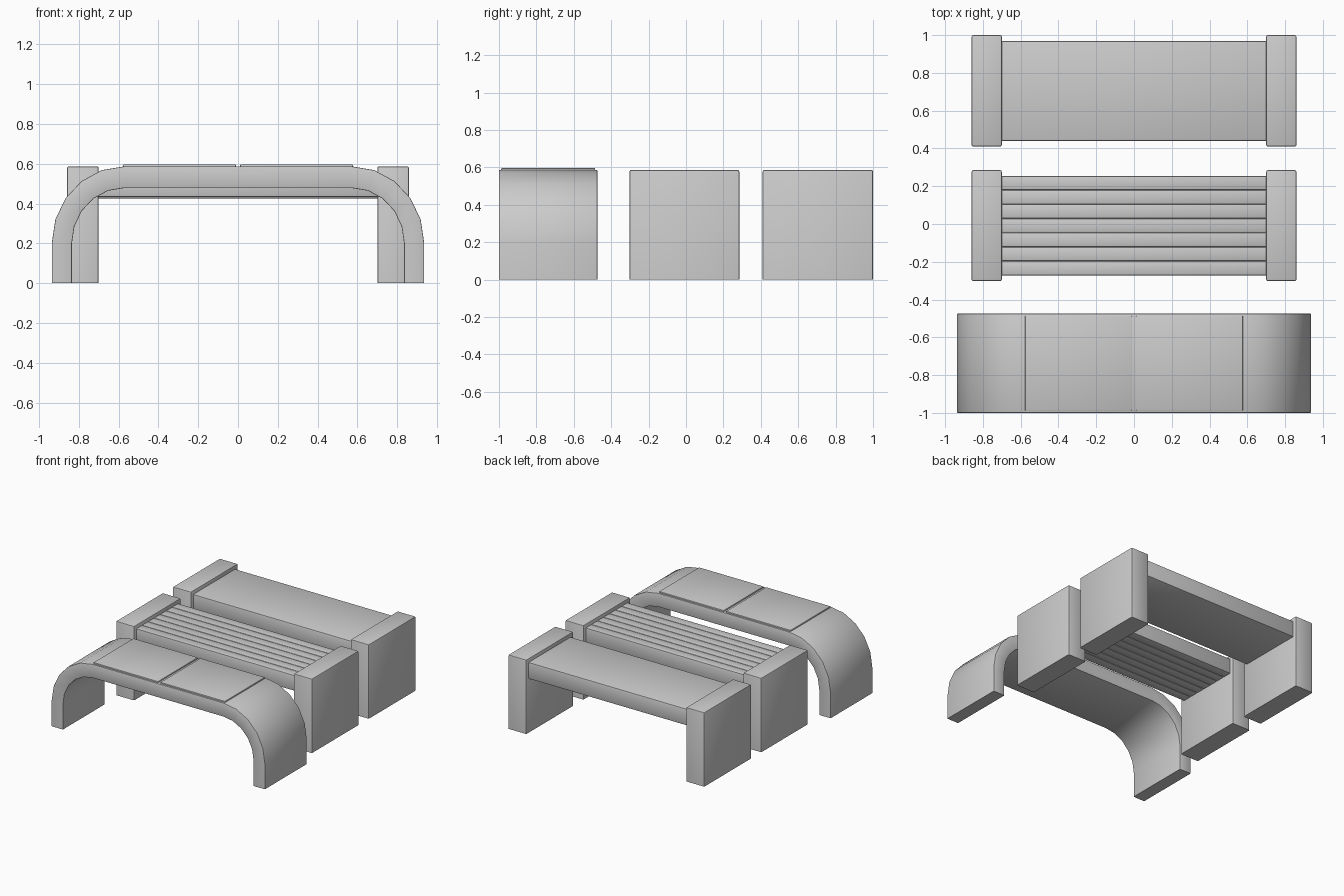
import bpy
import bmesh
import math

cube = bpy.data.objects.get("Cube")
if cube:
    bpy.data.objects.remove(cube, do_unlink=True)

grey = bpy.data.materials.new("stone grey")
grey.use_nodes = True
colour = (0.6, 0.6, 0.6, 1)
grey.diffuse_color = colour
grey.node_tree.nodes["Principled BSDF"].inputs["Base Color"].default_value = colour


def finish(bm, name, bevel, keep_base=False):
    """Bevel the sharp edges and turn the bmesh into an object."""
    bmesh.ops.recalc_face_normals(bm, faces=bm.faces)
    edges = [e for e in bm.edges
             if e.calc_face_angle(0) > math.radians(40)
             and not (keep_base and all(v.co.z < 0.001 for v in e.verts))]
    bmesh.ops.bevel(bm, geom=edges, offset=bevel, segments=2,
                    profile=0.5, affect='EDGES')
    mesh = bpy.data.meshes.new(name)
    bm.to_mesh(mesh)
    bm.free()
    mesh.materials.append(grey)
    ob = bpy.data.objects.new(name, mesh)
    bpy.context.collection.objects.link(ob)
    bpy.ops.object.select_all(action='DESELECT')
    ob.select_set(True)
    bpy.context.view_layer.objects.active = ob
    bpy.ops.object.shade_smooth_by_angle(angle=math.radians(30))
    return ob


def box(name, x, y, z, bevel, keep_base=False):
    """Bevelled box from (low, high) ranges."""
    bm = bmesh.new()
    bmesh.ops.create_cube(bm, size=1)
    for v in bm.verts:
        v.co = [(r[0] + r[1]) / 2 + c * (r[1] - r[0])
                for c, r in zip(v.co, (x, y, z))]
    return finish(bm, name, bevel, keep_base)


SIDES = (("left", 1), ("right", -1))


def end_blocks(name, y):
    for side, s in SIDES:
        x = sorted((s * 0.70, s * 0.86))
        box(f"{name}_{side}_end_block", x, y, (0, 0.587), 0.009, True)


# Rear bench: solid seat between two blocks
end_blocks("rear_bench", (0.41, 1.0))
box("rear_bench_seat", (-0.71, 0.71), (0.44, 0.97), (0.425, 0.557), 0.009)

# Middle bench: slatted seat between two blocks
end_blocks("middle_bench", (-0.302, 0.285))
slats = 7
start, end = -0.272, 0.255
pitch = (end - start) / slats
for i in range(slats):
    y = start + i * pitch
    box(f"middle_bench_slat_{i + 1}", (-0.71, 0.71), (y, y + pitch),
        (0.433, 0.557), 0.008)


# Front bench: one bent slab
def arch_side(x, z, rx, rz, steps=5):
    """Half outline from the floor up to the flat top."""
    pts = [(x + rx, 0)]
    for i in range(steps + 1):
        a = math.pi / 2 * i / steps
        pts.append((x + rx * math.cos(a), z + rz * math.sin(a)))
    return pts


outer = arch_side(0.573, 0.2, 0.363, 0.387)
inner = arch_side(0.573, 0.2, 0.262, 0.278)
outer += [(-x, z) for x, z in reversed(outer)]
inner += [(-x, z) for x, z in reversed(inner)]
front, back = -1.0, -0.474

bm = bmesh.new()
rings = [[bm.verts.new((p[0], y, p[1])) for p in pts]
         for pts, y in ((outer, front), (outer, back),
                        (inner, back), (inner, front))]
for k in range(4):
    a, b = rings[k], rings[(k + 1) % 4]
    for i in range(len(a) - 1):
        bm.faces.new((a[i], a[i + 1], b[i + 1], b[i]))
for i in (0, -1):
    bm.faces.new([r[i] for r in rings])
finish(bm, "front_bench_arch", 0.004, True)

# Thin seat pads on the arch
for side, s in SIDES:
    box(f"front_bench_{side}_pad", sorted((s * 0.01, s * 0.577)),
        (-0.988, -0.486), (0.58, 0.597), 0.005)
